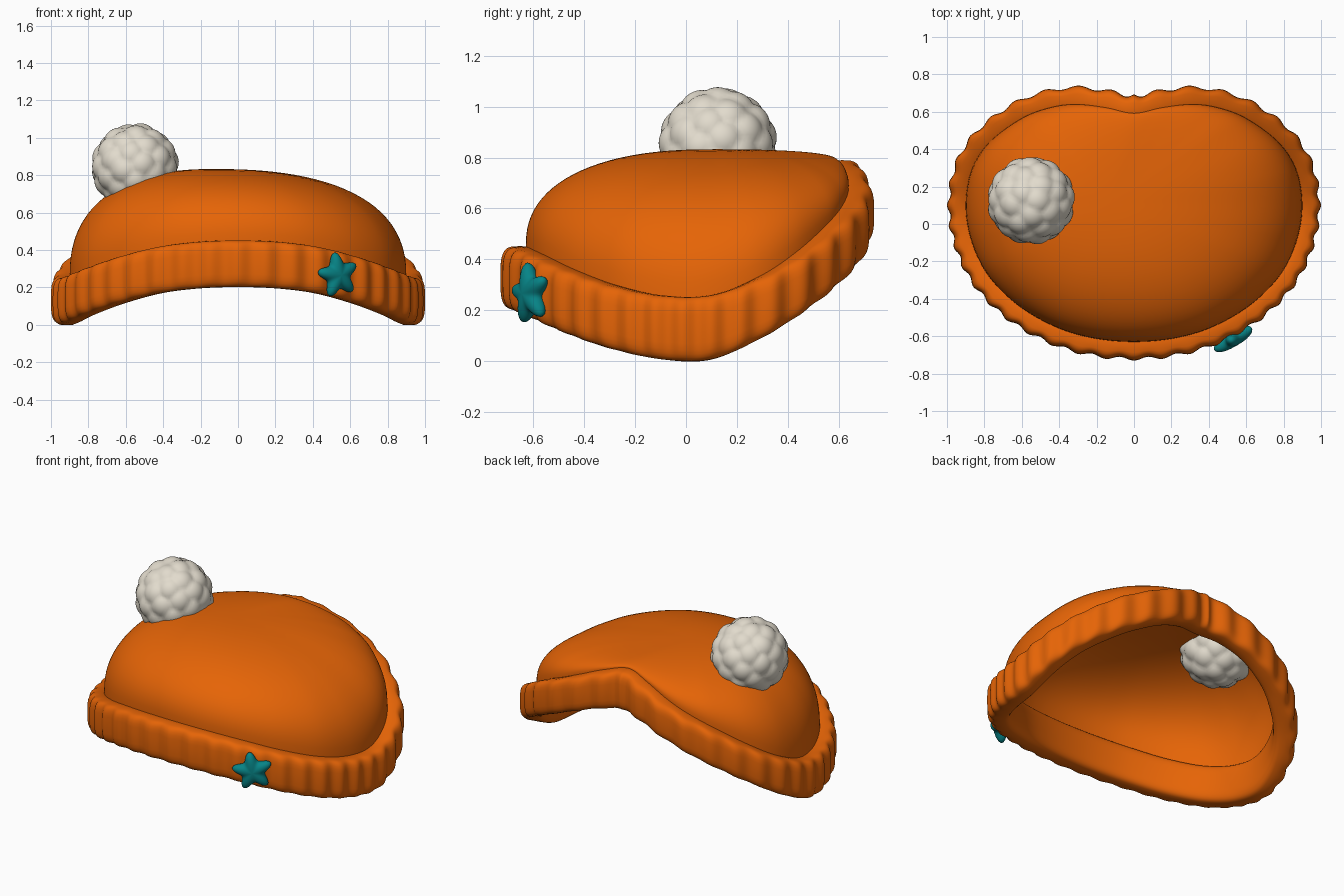
import bpy, bmesh, math
from mathutils import Vector

if "Cube" in bpy.data.objects:
    bpy.data.objects.remove(bpy.data.objects["Cube"])


def material(name, rgb):
    m = bpy.data.materials.new(name)
    m.diffuse_color = (*rgb, 1)
    m.use_nodes = True
    m.node_tree.nodes["Principled BSDF"].inputs["Base Color"].default_value = m.diffuse_color
    return m


orange = material("orange knit", (0.79, 0.128, 0.002))
cream = material("cream wool", (0.76, 0.71, 0.61))
teal = material("teal", (0.002, 0.23, 0.24))


def build(name, verts, faces, mat):
    me = bpy.data.meshes.new(name)
    me.from_pydata([tuple(v) for v in verts], [], faces)
    me.materials.append(mat)
    ob = bpy.data.objects.new(name, me)
    bpy.context.collection.objects.link(ob)
    me.shade_smooth()
    return ob


def quads(rows, cols, wrap_rows):
    """Faces of a grid whose columns are closed, and rows if asked."""
    return [(r * cols + c, r * cols + (c + 1) % cols,
             (r + 1) % rows * cols + (c + 1) % cols, (r + 1) % rows * cols + c)
            for r in range(rows if wrap_rows else rows - 1) for c in range(cols)]


# Seam where dome meets band: x, y, z and band height, front to back on one side
half = [(0, -.63, .452, .25), (.22, -.61, .443, .25), (.42, -.55, .415, .25),
        (.62, -.435, .360, .25), (.78, -.275, .300, .25), (.87, -.09, .259, .252),
        (.9, .1, .260, .254), (.868, .29, .335, .24),
        (.77, .44, .435, .23), (.6, .565, .550, .23), (.45, .622, .625, .225),
        (.31, .64, .690, .225), (.15, .622, .755, .235), (0, .592, .79, .25)]
ctrl = [Vector(p) for p in half]
ctrl += [Vector((-p[0], *p[1:])) for p in reversed(half[1:-1])]

# Smooth closed curve through the seam points
STEPS = 18
seam = []
for i in range(len(ctrl)):
    a, b, c, d = (ctrl[(i + k) % len(ctrl)] for k in (-1, 0, 1, 2))
    for s in range(STEPS):
        t = s / STEPS
        seam.append(0.5 * (2 * b + (c - a) * t + (2 * a - 5 * b + 4 * c - d) * t ** 2
                           + (3 * b - a - 3 * c + d) * t ** 3))
N = len(seam)

# Ribbed band: rounded section swept along the seam
SEC, RIBS = 28, 40
verts = []
for i, p in enumerate(seam):
    tan = seam[(i + 1) % N] - seam[i - 1]
    out = Vector((tan.y, -tan.x, 0)).normalized()
    rib = 0.009 * math.cos(RIBS * math.atan2(p.x, -p.y / 0.7))
    for k in range(SEC):
        a = math.tau * k / SEC
        u = math.copysign(abs(math.cos(a)) ** 0.55, math.cos(a))
        w = math.copysign(abs(math.sin(a)) ** 0.55, math.sin(a))
        n = 0.022 + 0.069 * u + rib * max(u, 0)
        z = p.z - p[3] / 2 + w * p[3] / 2
        verts.append(Vector((p.x, p.y, z)) + out * n)
build("ribbed_band", verts, quads(N, SEC, True), orange)

# Dome: full superelliptic loft from the seam up to an off-centre apex, tucked into the band
apex = Vector((-0.13, 0.11, 0.833))
ROWS, POWER = 24, 2 / 2.35
verts = [(p.x, p.y, p.z - 0.06) for p in seam]
for r in range(ROWS):
    t = math.pi / 2 * (1 - r / ROWS)
    s, h = math.sin(t) ** POWER, max(math.cos(t), 0) ** POWER
    for p in seam:
        verts.append((apex.x + (p.x - apex.x) * s, apex.y + (p.y - apex.y) * s,
                      p.z + (apex.z - p.z) * h))
faces = quads(ROWS + 1, N, False)
verts.append(apex)
faces += [(ROWS * N + c, ROWS * N + (c + 1) % N, len(verts) - 1) for c in range(N)]
build("dome", verts, faces, orange)

# Pompom: sphere with evenly spread soft lumps
bpy.ops.mesh.primitive_ico_sphere_add(subdivisions=5, radius=1, location=(-0.55, 0.125, 0.843))
pompom = bpy.context.object
pompom.name = "pompom"
LUMPS = 52
lumps = []
for i in range(LUMPS):
    z = 1 - 2 * (i + 0.5) / LUMPS
    a = i * math.pi * (3 - math.sqrt(5))
    lumps.append(Vector((math.sqrt(1 - z * z) * math.cos(a), math.sqrt(1 - z * z) * math.sin(a), z)))
for v in pompom.data.vertices:
    d = v.co.normalized()
    near = min((d - q).length_squared for q in lumps)
    v.co = d * (0.237 - 0.2 * min(near, 0.09))
pompom.data.materials.append(cream)
pompom.data.shade_smooth()

# Puffy star badge facing outward on the band
normal = Vector((0.51, -0.86, 0))
side = Vector((0.86, 0.51, 0))
centre = Vector((0.535, -0.612, 0.265))
SPOKES, RINGS = 60, 14
verts = []
for r in range(RINGS + 1):
    t = math.pi * (0.01 + 0.98 * r / RINGS)
    for k in range(SPOKES):
        a = math.tau * k / SPOKES
        rad = 0.096 + 0.025 * math.cos(5 * a) + 0.003 * math.cos(10 * a)
        rad *= math.sin(t) ** 0.8
        b = a + math.radians(100)
        verts.append(centre + side * rad * math.cos(b) + normal * 0.04 * math.cos(t)
                     + Vector((0, 0, rad * math.sin(b))))
faces = quads(RINGS + 1, SPOKES, False)
faces += [tuple(range(SPOKES))[::-1], tuple(RINGS * SPOKES + k for k in range(SPOKES))]
build("star_badge", verts, faces, teal)

# Consistent outward normals
for ob in bpy.data.objects:
    bm = bmesh.new()
    bm.from_mesh(ob.data)
    bmesh.ops.recalc_face_normals(bm, faces=bm.faces)
    bm.to_mesh(ob.data)
    bm.free()
